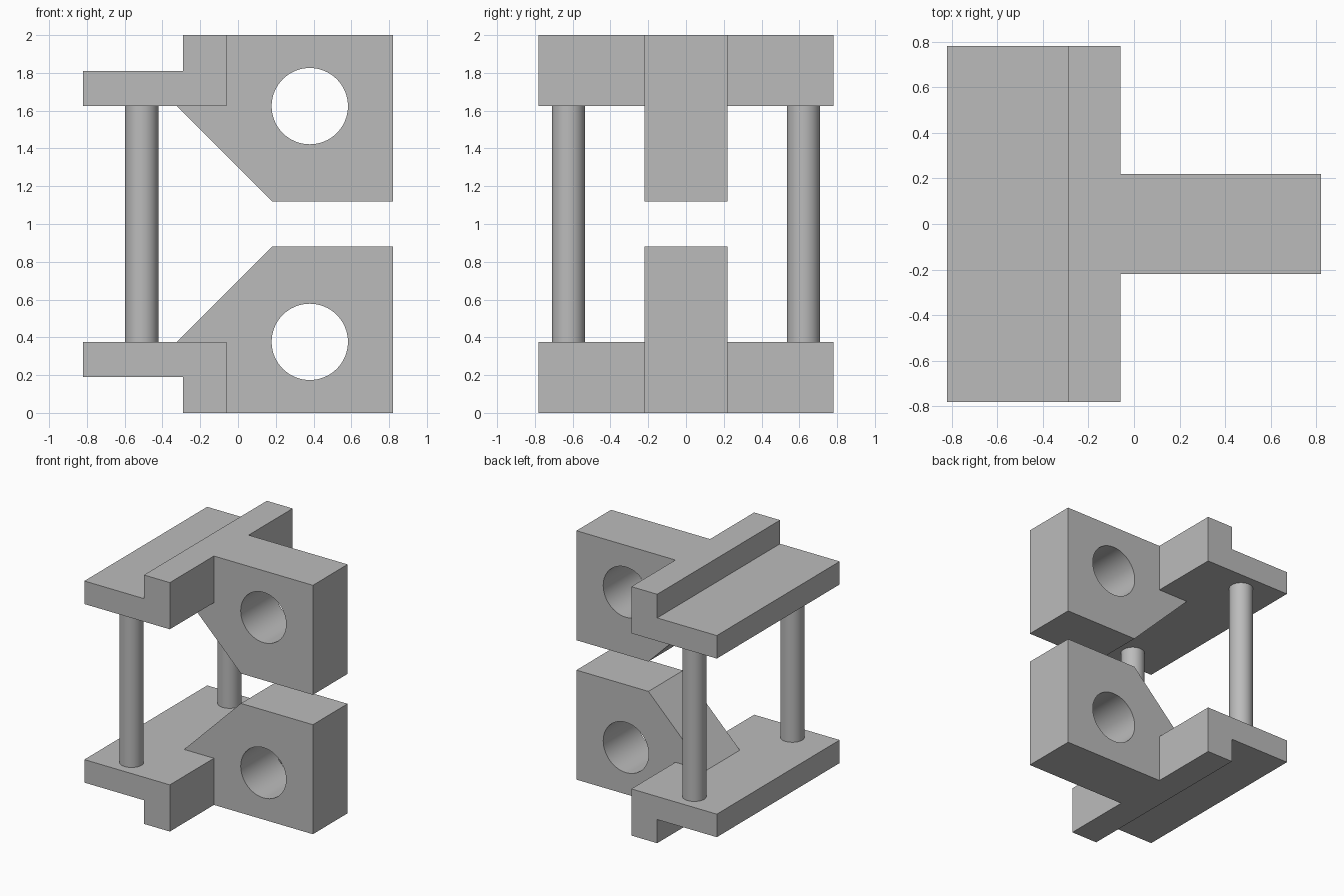
import bpy
import bmesh
from math import radians

default = bpy.data.objects.get("Cube")
if default:
    bpy.data.objects.remove(default, do_unlink=True)

HEIGHT = 2.0
PLATE_TOP = 0.375

grey = bpy.data.materials.new("plain grey")
grey.use_nodes = True
grey.diffuse_color = (0.5, 0.5, 0.5, 1)
grey.node_tree.nodes["Principled BSDF"].inputs["Base Color"].default_value = (0.5, 0.5, 0.5, 1)


def prism(name, profile, half_width, flip):
    """Extrude an x-z outline along y, optionally mirrored top to bottom."""
    bm = bmesh.new()
    verts = [bm.verts.new((x, -half_width, HEIGHT - z if flip else z)) for x, z in profile]
    face = bm.faces.new(verts)
    grown = bmesh.ops.extrude_face_region(bm, geom=[face])["geom"]
    moved = [v for v in grown if isinstance(v, bmesh.types.BMVert)]
    bmesh.ops.translate(bm, verts=moved, vec=(0, 2 * half_width, 0))
    bmesh.ops.recalc_face_normals(bm, faces=bm.faces)
    mesh = bpy.data.meshes.new(name)
    bm.to_mesh(mesh)
    bm.free()
    mesh.materials.append(grey)
    obj = bpy.data.objects.new(name, mesh)
    bpy.context.collection.objects.link(obj)
    return obj


def cylinder(name, radius, length, location, rotation=(0, 0, 0)):
    bpy.ops.mesh.primitive_cylinder_add(vertices=64, radius=radius, depth=length,
                                        location=location, rotation=rotation)
    obj = bpy.context.object
    obj.name = name
    obj.data.materials.append(grey)
    return obj


def select(obj):
    bpy.ops.object.select_all(action="DESELECT")
    obj.select_set(True)
    bpy.context.view_layer.objects.active = obj


def combine(target, tool, operation):
    """Apply a boolean and discard the tool."""
    select(target)
    mod = target.modifiers.new("combine", "BOOLEAN")
    mod.operation = operation
    mod.solver = "EXACT"
    mod.object = tool
    bpy.ops.object.modifier_apply(modifier=mod.name)
    bpy.data.objects.remove(tool, do_unlink=True)


def smooth(obj):
    select(obj)
    bpy.ops.object.shade_smooth_by_angle(angle=radians(30))


# Stepped plate and bored arm, as mirrored lower and upper brackets
plate = [(-0.82, 0.19), (-0.29, 0.19), (-0.29, 0), (-0.06, 0),
         (-0.06, PLATE_TOP), (-0.82, PLATE_TOP)]
arm = [(-0.2, 0), (0.82, 0), (0.82, 0.88), (0.18, 0.88),
       (-0.325, PLATE_TOP), (-0.25, 0.3), (-0.2, 0.3)]
for name, flip in (("lower_bracket", False), ("upper_bracket", True)):
    bracket = prism(name, plate, 0.78, flip)
    combine(bracket, prism("arm", arm, 0.22, flip), "UNION")
    bore_z = HEIGHT - 0.376 if flip else 0.376
    bore = cylinder("bore", 0.202, 1, (0.38, 0, bore_z), (radians(90), 0, 0))
    combine(bracket, bore, "DIFFERENCE")
    smooth(bracket)

# Pillars joining the brackets
for name, y in (("front_pillar", -0.622), ("back_pillar", 0.622)):
    smooth(cylinder(name, 0.088, HEIGHT - 2 * PLATE_TOP, (-0.51, y, HEIGHT / 2)))
